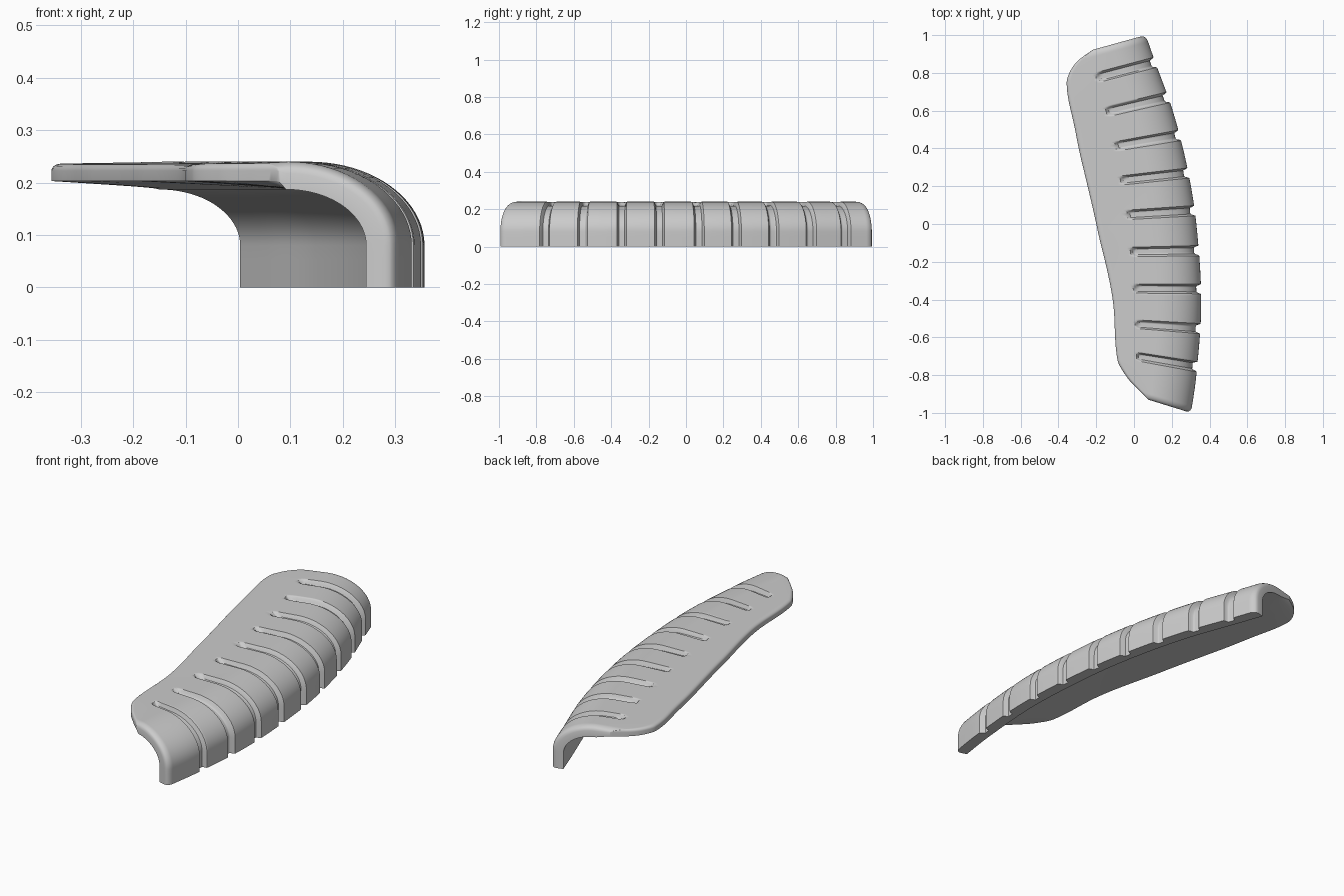
import bpy, bmesh, math

cube = bpy.data.objects.get("Cube")
if cube:
    bpy.data.objects.remove(cube, do_unlink=True)

ROWS, SIDE, BEND, FLAT = 420, 3, 20, 26
GROOVES = (-.755, -.555, -.345, -.14, .07, .27, .47, .67, .855)

# Smooth curves along the length: rim position, section angle, section width
RIM = ((-1, .302), (-.8, .33), (-.42, .356), (0, .33), (.3, .282), (.6, .205), (.85, .115), (1, .062))
ANGLE = ((-1, -.3), (-.76, -.17), (-.45, -.03), (-.14, .02), (.27, .11), (.67, .23), (1, .27))
WIDTH = ((-1, .235), (-.96, .295), (-.9, .365), (-.8, .425), (-.4, .47), (0, .525), (.4, .54),
         (.7, .515), (.87, .48), (.93, .435), (.97, .375), (1, .29))


def smooth(table, x):
    """Cubic interpolation through a table of points."""
    n = len(table)
    i = next((k for k in range(n - 1) if x <= table[k + 1][0]), n - 2)

    def slope(k):
        a, b = table[max(k - 1, 0)], table[min(k + 1, n - 1)]
        return (b[1] - a[1]) / (b[0] - a[0])

    (x0, y0), (x1, y1) = table[i], table[i + 1]
    h = x1 - x0
    t = (x - x0) / h
    return ((1 + 2 * t) * (1 - t) ** 2 * y0 + t * (1 - t) ** 2 * h * slope(i)
            + t * t * (3 - 2 * t) * y1 + t * t * (t - 1) * h * slope(i + 1))


def section(width, wall, crown, edge):
    """Upright side, quarter bend and flat top as (inset, height) points."""
    centre, base = .22, .08
    pts = [(centre - wall, base * i / SIDE) for i in range(SIDE)]
    for i in range(BEND + 1):
        a = math.pi / 2 * i / BEND
        pts.append((centre - wall * math.cos(a), base + crown * math.sin(a)))
    top = base + crown
    for i in range(1, FLAT + 1):
        f = 1 - (1 - i / FLAT) ** 1.6
        pts.append((centre + (width - centre) * f, top + (edge - top) * f))
    return pts


def rounding(distance, radius):
    """Quarter-round falloff near a border."""
    f = max(0, 1 - distance / radius)
    return 1 - math.sqrt(max(0, 1 - f * f))


def groove(y, d):
    """Depth factor of the nearest round-ended groove."""
    best = 0
    for g in GROOVES:
        tip = .335 - .06 * g * g
        r = math.hypot(y - g, max(0, d - tip))
        f = min(1, max(0, (.027 - r) / .012))
        best = max(best, f * f * (3 - 2 * f))
    return best


# Ribbed curved shell
bm = bmesh.new()
rings = []
for r in range(ROWS + 1):
    y = -math.cos(math.pi * r / ROWS) * .25 + (2 * r / ROWS - 1) * .75
    rim, ang, width = (smooth(t, y) for t in (RIM, ANGLE, WIDTH))
    outer = section(width, .22, .16, .236)
    inner = section(width, .16, .107, .203)
    shaped = []
    for (d, z), (di, zi) in zip(outer, inner):
        k = max(.42 * groove(y, d), .42 * rounding(1 - abs(y), .035),
                .4 * rounding(width - d, .02))
        shaped.append((d + (di - d) * k, z + (zi - z) * k))
    ring = shaped + inner[::-1]
    rings.append([bm.verts.new((rim - d * math.cos(ang), y - d * math.sin(ang), z))
                  for d, z in ring])

count = len(rings[0])
for a, b in zip(rings, rings[1:]):
    for j in range(count):
        k = (j + 1) % count
        bm.faces.new((a[j], b[j], b[k], a[k]))
for ring in (rings[0], rings[-1]):
    for j in range(count // 2 - 1):
        bm.faces.new((ring[j], ring[j + 1], ring[count - 2 - j], ring[count - 1 - j]))
bmesh.ops.recalc_face_normals(bm, faces=bm.faces)

mesh = bpy.data.meshes.new("ribbed_shell")
bm.to_mesh(mesh)
bm.free()
shell = bpy.data.objects.new("ribbed_shell", mesh)
bpy.context.collection.objects.link(shell)

# Plain grey material
grey = bpy.data.materials.new("light_grey")
grey.use_nodes = True
colour = (.6, .6, .6, 1)
grey.diffuse_color = colour
grey.node_tree.nodes["Principled BSDF"].inputs["Base Color"].default_value = colour
mesh.materials.append(grey)

bpy.ops.object.select_all(action='DESELECT')
shell.select_set(True)
bpy.context.view_layer.objects.active = shell
bpy.ops.object.shade_smooth_by_angle(angle=math.radians(40))
